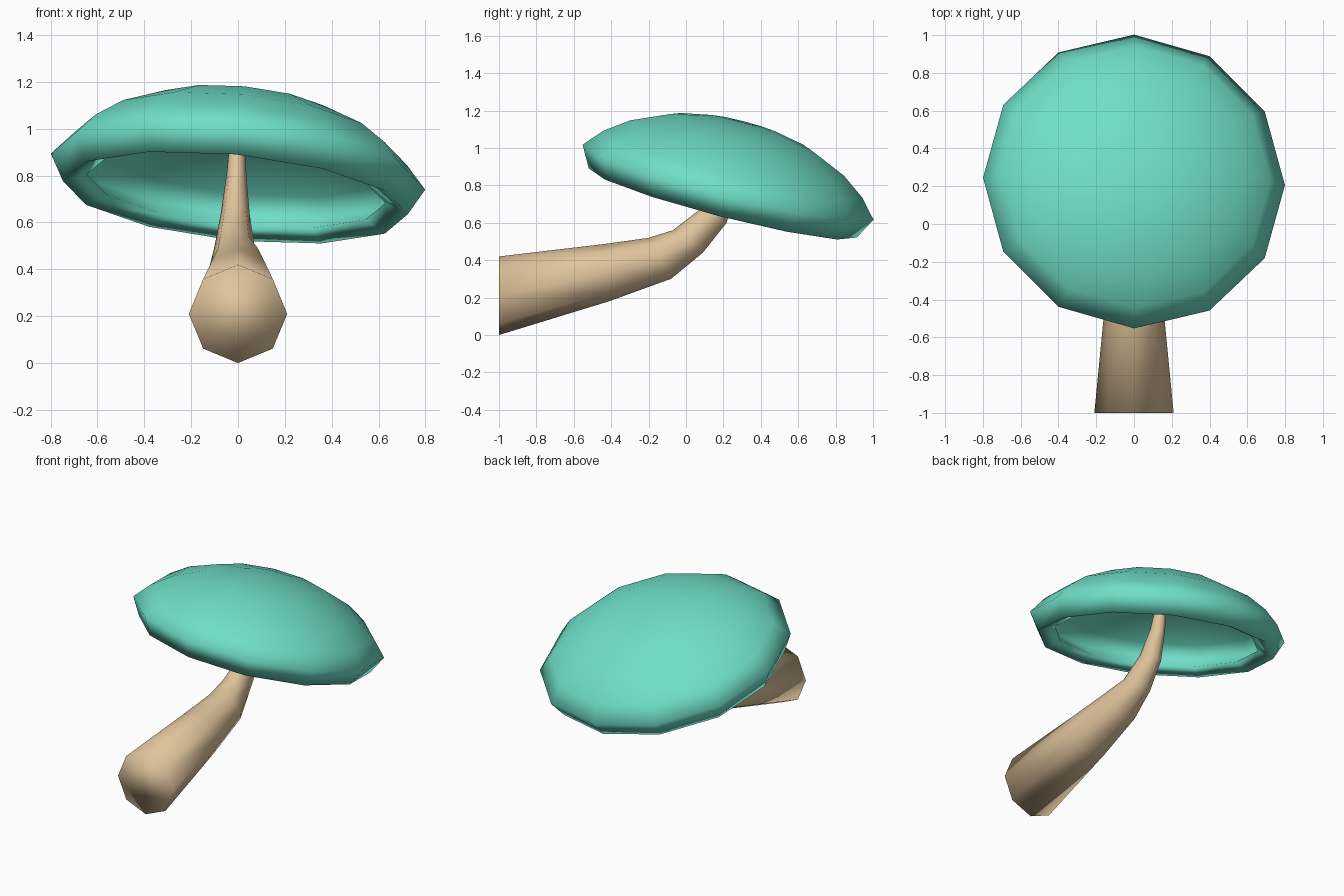
import bpy, bmesh
from math import sin, cos, pi, radians
from mathutils import Vector

if "Cube" in bpy.data.objects:
    bpy.data.objects.remove(bpy.data.objects["Cube"])


def material(name, color):
    m = bpy.data.materials.new(name)
    m.diffuse_color = (*color, 1)
    m.use_nodes = True
    m.node_tree.nodes["Principled BSDF"].inputs["Base Color"].default_value = m.diffuse_color
    return m


def loft(name, rings, mat, start=None, end=None):
    """Skin a list of vertex rings; close each end with a fan point or an n-gon."""
    bm = bmesh.new()
    loops = [[bm.verts.new(p) for p in ring] for ring in rings]
    n = len(loops[0])
    for a, b in zip(loops, loops[1:]):
        for i in range(n):
            j = (i + 1) % n
            bm.faces.new((a[i], a[j], b[j], b[i]))
    for loop, tip in ((loops[0], start), (loops[-1], end)):
        if tip is None:
            bm.faces.new(loop)
        else:
            t = bm.verts.new(tip)
            for i in range(n):
                bm.faces.new((loop[i], loop[(i + 1) % n], t))
    bmesh.ops.recalc_face_normals(bm, faces=bm.faces)
    for f in bm.faces:
        f.smooth = True
    me = bpy.data.meshes.new(name)
    bm.to_mesh(me)
    bm.free()
    me.materials.append(mat)
    ob = bpy.data.objects.new(name, me)
    bpy.context.collection.objects.link(ob)
    return ob


def ellipse(center, u, v, ru, rv, sides):
    return [center + ru * sin(2 * pi * i / sides) * u + rv * cos(2 * pi * i / sides) * v
            for i in range(sides)]


teal = material("teal", (0.16, 0.74, 0.58))
tan = material("tan", (0.74, 0.55, 0.33))

# Cap: tilted 12-sided thin shell whose rim curls inward underneath
center = Vector((0, 0.225, 0.817))
axis = Vector((0.103, 0.258, 1)).normalized()
v = Vector((0, 1, -0.258)).normalized()
u = v.cross(axis)
profile = [(0.20, 0.318), (0.39, 0.277), (0.59, 0.19), (0.715, 0.10),      # outside
           (0.803, 0.0), (0.74, -0.115), (0.64, -0.075),                   # curled lip
           (0.75, 0.0), (0.68, 0.075), (0.565, 0.155), (0.37, 0.24), (0.19, 0.28)]  # inside
loft("cap", [ellipse(center + axis * h, u, v, r, r, 12) for r, h in profile], teal,
     start=center + axis * 0.33, end=center + axis * 0.292)

# Stem: 8-sided tapering tube bending upward (x, y, z, side radius, radius, tilt)
path = [(0, -1.0, 0.21, 0.21, 0.21, 0), (0, -0.425, 0.333, 0.154, 0.154, 4),
        (0, -0.14, 0.41, 0.122, 0.125, 29), (-0.015, 0.01, 0.50, 0.085, 0.10, 53),
        (-0.012, 0.145, 0.635, 0.062, 0.08, 63), (-0.007, 0.22, 0.80, 0.043, 0.052, 72),
        (0, 0.28, 1.03, 0.026, 0.028, 76)]
X = Vector((1, 0, 0))
loft("stem", [ellipse(Vector((x, y, z)), X,
                      Vector((0, -sin(radians(t)), cos(radians(t)))), rx, r, 8)
              for x, y, z, rx, r, t in path], tan,
     end=Vector((0.01, 0.31, 1.14)))
